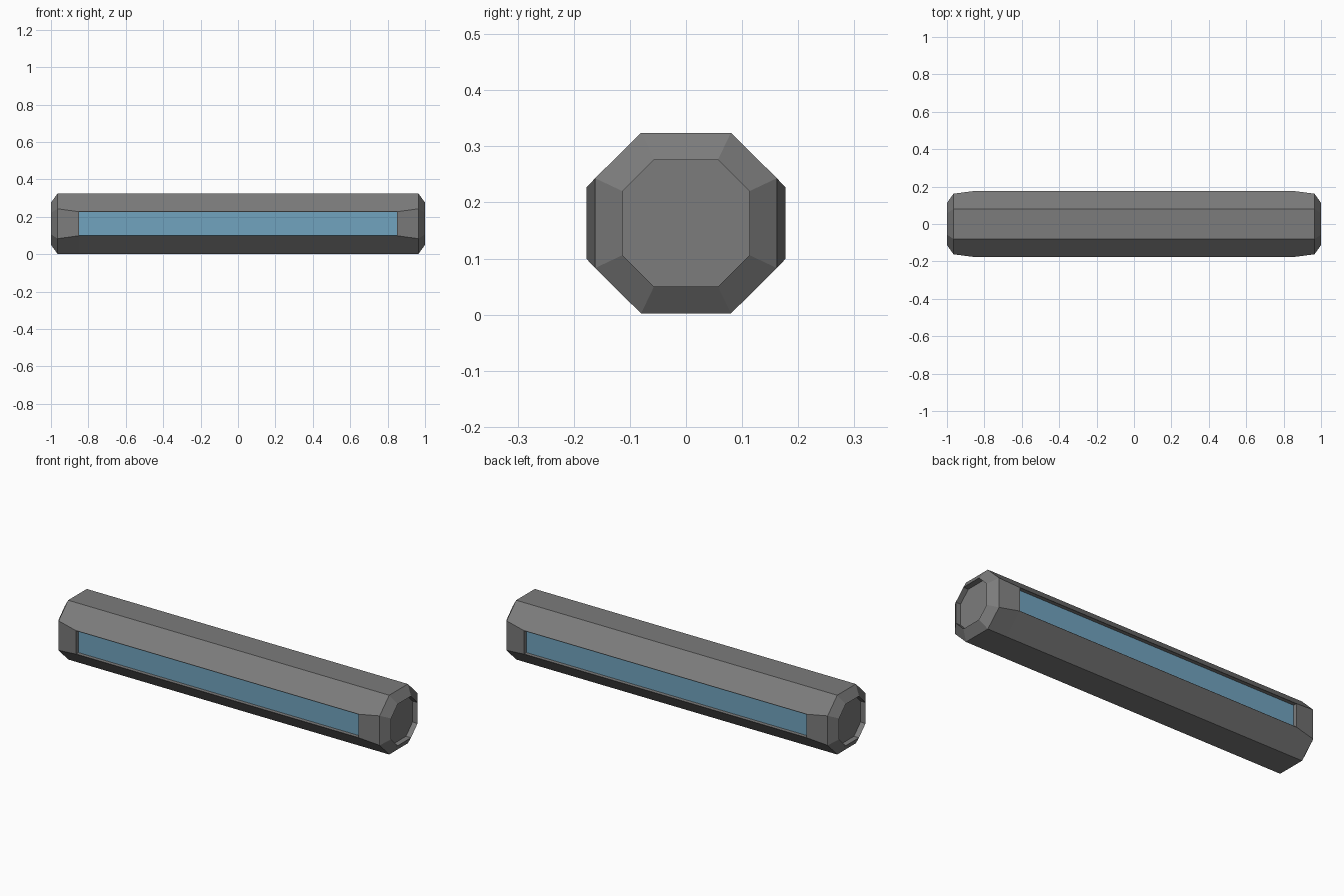
import bpy, bmesh

if "Cube" in bpy.data.objects:
    bpy.data.objects.remove(bpy.data.objects["Cube"])

CZ = 0.163  # height of the tube axis


def material(name, rgb):
    m = bpy.data.materials.new(name)
    m.diffuse_color = (*rgb, 1)
    m.use_nodes = True
    m.node_tree.nodes["Principled BSDF"].inputs["Base Color"].default_value = m.diffuse_color
    return m


grey = material("dark_grey", (0.2, 0.2, 0.2))
blue = material("glass_blue", (0.165, 0.37, 0.52))

# Cross-sections along the tube: x, top half width, half height, side y, side half height
end = [(0.97, 0.057, 0.113, 0.113, 0.057),    # recessed cap
       (1.0, 0.057, 0.113, 0.113, 0.057),     # rim
       (0.965, 0.08, 0.161, 0.162, 0.08),     # end of chamfer
       (0.85, 0.08, 0.161, 0.177, 0.064)]     # widened middle
sections = [(-s[0], *s[1:]) for s in end] + end[::-1]

bm = bmesh.new()
rings = []
for x, w, h, y, z in sections:
    pts = [(w, h), (y, z), (y, -z), (w, -h), (-w, -h), (-y, -z), (-y, z), (-w, h)]
    rings.append([bm.verts.new((x, py, CZ + pz)) for py, pz in pts])

# Skin between the sections, then the end caps
panels = []
for k in range(len(rings) - 1):
    a, b = rings[k], rings[k + 1]
    for i in range(8):
        j = (i + 1) % 8
        f = bm.faces.new((a[i], a[j], b[j], b[i]))
        if k == 3 and i in (1, 5):
            panels.append(f)
bm.faces.new(rings[0])
bm.faces.new(rings[-1])
bmesh.ops.recalc_face_normals(bm, faces=bm.faces[:])

# Recessed blue panels on the front and back
for f in panels:
    inward = -0.02 if f.calc_center_median().y > 0 else 0.02
    bmesh.ops.inset_region(bm, faces=[f], thickness=0.001, use_even_offset=True)
    new = bmesh.ops.extrude_discrete_faces(bm, faces=[f])["faces"]
    for n in new:
        n.material_index = 1
        bmesh.ops.translate(bm, verts=n.verts[:], vec=(0, inward, 0))
bmesh.ops.recalc_face_normals(bm, faces=bm.faces[:])

mesh = bpy.data.meshes.new("octagonal_tube")
bm.to_mesh(mesh)
bm.free()
mesh.materials.append(grey)
mesh.materials.append(blue)
tube = bpy.data.objects.new("octagonal_tube", mesh)
bpy.context.collection.objects.link(tube)
